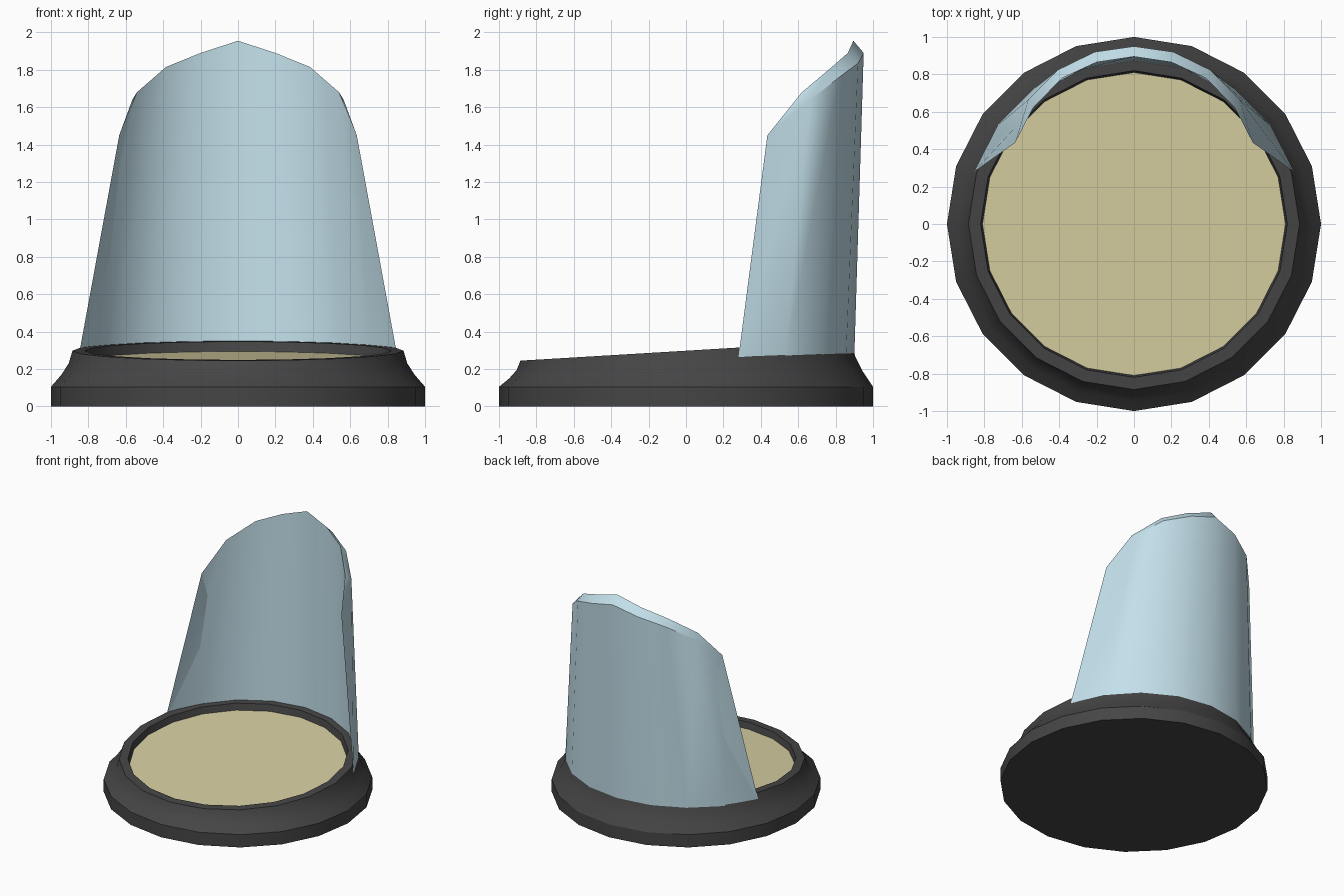
import bpy, bmesh, math

if "Cube" in bpy.data.objects:
    bpy.data.objects.remove(bpy.data.objects["Cube"])

SIDES = 20
STEP = 2 * math.pi / SIDES


def tilt(y):
    """Height of the sloping top plane of the base."""
    return 0.298 + 0.06 * y


def material(name, rgb):
    m = bpy.data.materials.new(name)
    m.diffuse_color = (*rgb, 1)
    m.use_nodes = True
    m.node_tree.nodes["Principled BSDF"].inputs["Base Color"].default_value = m.diffuse_color
    return m


def finish(bm, name, mat, angle=30):
    bmesh.ops.remove_doubles(bm, verts=bm.verts[:], dist=1e-4)
    bmesh.ops.recalc_face_normals(bm, faces=bm.faces[:])
    me = bpy.data.meshes.new(name)
    bm.to_mesh(me)
    bm.free()
    ob = bpy.data.objects.new(name, me)
    bpy.context.collection.objects.link(ob)
    me.materials.append(mat)
    bpy.ops.object.select_all(action='DESELECT')
    ob.select_set(True)
    bpy.context.view_layer.objects.active = ob
    bpy.ops.object.shade_smooth_by_angle(angle=math.radians(angle))
    return ob


def ring(bm, r, height):
    pts = [(r * math.cos(i * STEP), r * math.sin(i * STEP)) for i in range(SIDES)]
    return [bm.verts.new((x, y, height(y))) for x, y in pts]


def bridge(bm, a, b, closed=True):
    n = len(a)
    for i in range(n if closed else n - 1):
        j = (i + 1) % n
        face = []
        for v in (a[i], a[j], b[j], b[i]):
            if v not in face:
                face.append(v)
        if len(face) > 2:
            bm.faces.new(face)


dark = material("dark_grey", (0.06, 0.06, 0.06))
yellow = material("straw_yellow", (0.68, 0.63, 0.36))
blue = material("pale_blue", (0.55, 0.75, 0.83))

# Base: flared ring whose upper rim slopes up to the back
bm = bmesh.new()
Z0, RECESS = 0.105, 0.053
rings = [ring(bm, 1, lambda y: 0), ring(bm, 1, lambda y: Z0)]
for r, f in [(0.945, 0.33), (0.905, 0.65), (0.885, 1)]:
    rings.append(ring(bm, r, lambda y, r=r, f=f: Z0 + f * (tilt(y) - Z0)))
rings.append(ring(bm, 0.82, tilt))
rings.append(ring(bm, 0.81, lambda y: tilt(y) - RECESS))
for a, b in zip(rings, rings[1:]):
    bridge(bm, a, b)
bm.faces.new(rings[0])
finish(bm, "base", dark)

# Recessed seat disc, parallel to the rim
bm = bmesh.new()
bm.faces.new(ring(bm, 0.81, lambda y: tilt(y) - RECESS))
disc = finish(bm, "seat_disc", yellow)
if disc.data.polygons[0].normal.z < 0:
    disc.data.flip_normals()

# Curved back panel: right half of the top edges, from side corner to centre
inner_top = [(0.635, 0.435, 1.45), (0.54, 0.62, 1.68), (0.385, 0.78, 1.815),
             (0.2, 0.865, 1.89), (0, 0.895, 1.955)]
outer_top = [(0.635, 0.435, 1.45), (0.565, 0.665, 1.64), (0.405, 0.825, 1.765),
             (0.21, 0.92, 1.835), (0, 0.95, 1.89)]


def arc_row(bm, half):
    full = half + [(-x, y, z) for x, y, z in reversed(half[:-1])]
    return [bm.verts.new(p) for p in full]


def bottom_half(r):
    pts = []
    for k in range(1, 6):
        rr = 0.9 if k == 1 else r
        y = rr * math.sin(k * STEP)
        pts.append((rr * math.cos(k * STEP), y, 0.235 + 0.04 * y))
    return pts


bm = bmesh.new()
rows = [arc_row(bm, h) for h in
        (bottom_half(0.9), outer_top, inner_top, bottom_half(0.872))]
# Side corners are shared so the panel tapers to an edge
for end in (0, -1):
    for keep, drop in ((1, 2), (0, 3)):
        bm.verts.remove(rows[drop][end])
        rows[drop][end] = rows[keep][end]
for a, b in zip(rows, rows[1:3]):
    bridge(bm, a, b, False)
bridge(bm, rows[2], rows[3], False)
bridge(bm, rows[3], rows[0], False)
finish(bm, "back_panel", blue, 40)
